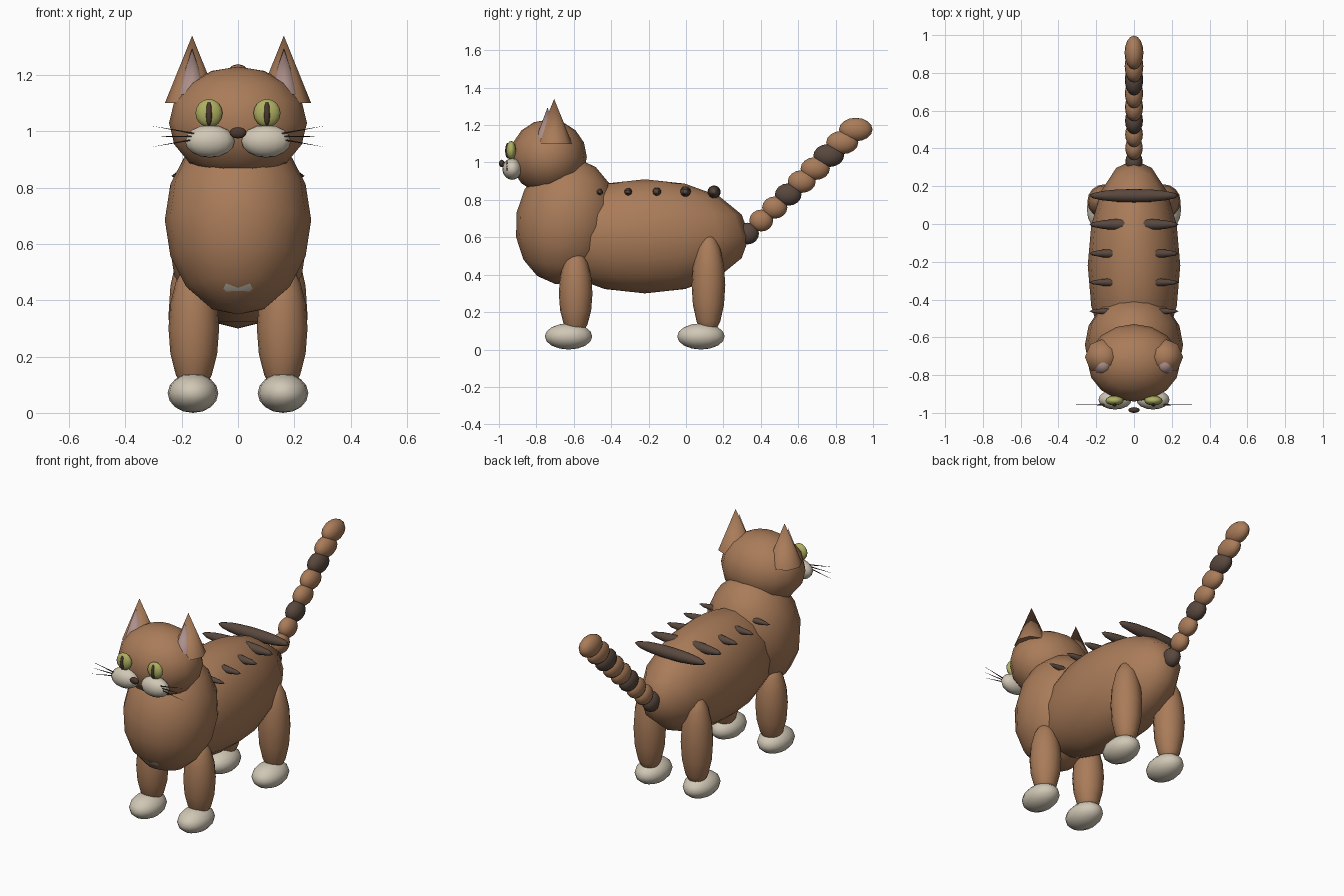
import bpy
import bmesh
from math import radians
from mathutils import Matrix, Vector

cube = bpy.data.objects.get("Cube")
if cube:
    bpy.data.objects.remove(cube, do_unlink=True)


def material(name, color):
    m = bpy.data.materials.new(name)
    m.use_nodes = True
    m.diffuse_color = (*color, 1)
    m.node_tree.nodes["Principled BSDF"].inputs["Base Color"].default_value = (*color, 1)
    return m


fur = material("brown fur", (0.40, 0.20, 0.10))
cream = material("cream fur", (0.63, 0.57, 0.46))
stripe = material("dark stripe", (0.10, 0.065, 0.048))
green = material("green eye", (0.42, 0.43, 0.12))
dark = material("dark nose", (0.07, 0.04, 0.028))
pink = material("pink inner ear", (0.42, 0.28, 0.26))


def finish(name, bm, mat, matrix):
    mesh = bpy.data.meshes.new(name)
    for f in bm.faces:
        f.smooth = True
    bm.to_mesh(mesh)
    bm.free()
    mesh.materials.append(mat)
    ob = bpy.data.objects.new(name, mesh)
    ob.matrix_world = matrix
    bpy.context.collection.objects.link(ob)
    return ob


def ball(name, mat, loc, size, tilt=0):
    """Ellipsoid with three radii, tilted about x in degrees."""
    bm = bmesh.new()
    bmesh.ops.create_uvsphere(bm, u_segments=16, v_segments=8, radius=1)
    bmesh.ops.transform(bm, matrix=Matrix.Diagonal((*size, 1)), verts=bm.verts)
    return finish(name, bm, mat, Matrix.Translation(loc) @ Matrix.Rotation(radians(tilt), 4, 'X'))


def cone(name, mat, base, tip, radius, sides):
    """Cone from a base centre to a tip."""
    base, axis = Vector(base), Vector(tip) - Vector(base)
    bm = bmesh.new()
    bmesh.ops.create_cone(bm, cap_ends=True, segments=sides, radius1=radius,
                          radius2=0, depth=axis.length)
    rot = Vector((0, 0, 1)).rotation_difference(axis).to_matrix().to_4x4()
    ob = finish(name, bm, mat, Matrix.Translation(base + axis / 2) @ rot)
    for p in ob.data.polygons:
        p.use_smooth = len(p.vertices) < 4
    edge = ob.data.attributes.new("sharp_edge", 'BOOLEAN', 'EDGE')
    caps = {k for p in ob.data.polygons if len(p.vertices) > 3 for k in p.edge_keys}
    for e in ob.data.edges:
        edge.data[e.index].value = e.key in caps
    return ob


# Trunk and head
ball("body", fur, (0, -0.22, 0.605), (0.245, 0.56, 0.305))
ball("chest", fur, (0, -0.64, 0.685), (0.26, 0.27, 0.34), -10)
ball("chest_patch", cream, (0, -0.787, 0.478), (0.115, 0.062, 0.115), 42)
ball("head", fur, (0, -0.735, 1.03), (0.245, 0.205, 0.2))
ball("nose", dark, (0, -0.985, 0.995), (0.03, 0.015, 0.02))

# Paired parts
for side, s in (("left", 1), ("right", -1)):
    ball(side + "_front_leg", fur, (s * 0.157, -0.59, 0.30), (0.09, 0.09, 0.235))
    ball(side + "_front_paw", cream, (s * 0.16, -0.628, 0.07), (0.09, 0.127, 0.07))
    ball(side + "_hind_leg", fur, (s * 0.157, 0.12, 0.345), (0.09, 0.09, 0.275))
    ball(side + "_hind_paw", cream, (s * 0.16, 0.08, 0.07), (0.09, 0.127, 0.07))
    cone(side + "_ear", fur, (s * 0.163, -0.705, 1.1), (s * 0.163, -0.705, 1.34), 0.097, 8)
    cone(side + "_inner_ear", pink, (s * 0.163, -0.748, 1.13), (s * 0.163, -0.74, 1.295), 0.053, 8)
    ball(side + "_muzzle", cream, (s * 0.1, -0.93, 0.965), (0.088, 0.052, 0.058))
    ball(side + "_eye", green, (s * 0.103, -0.935, 1.065), (0.048, 0.026, 0.05))
    ball(side + "_pupil", dark, (s * 0.103, -0.952, 1.063), (0.012, 0.015, 0.042))
    for i in (-1, 0, 1):
        cone(f"{side}_whisker_{i + 2}", dark, (s * 0.13, -0.957, 0.982 + i * 0.006),
             (s * 0.31, -0.957, 0.982 + i * 0.038), 0.004, 6)

# Back stripes run through the trunk and show where they break the surface
for i in range(5):
    r = 0.022 + i * 0.0033
    ball(f"back_stripe_{i + 1}", stripe, (0, -0.462 + i * 0.153, 0.842), (0.236, r, r))

# Tail of overlapping beads, every third one dark
for i in range(9):
    ball(f"tail_bead_{i + 1}", fur if i % 3 else stripe,
         (0, 0.33 + i * 0.0722, 0.62 + i * 0.0695),
         (0.046 + i * 0.0005, 0.06 + i * 0.0037, 0.058 + i * 0.0006))
